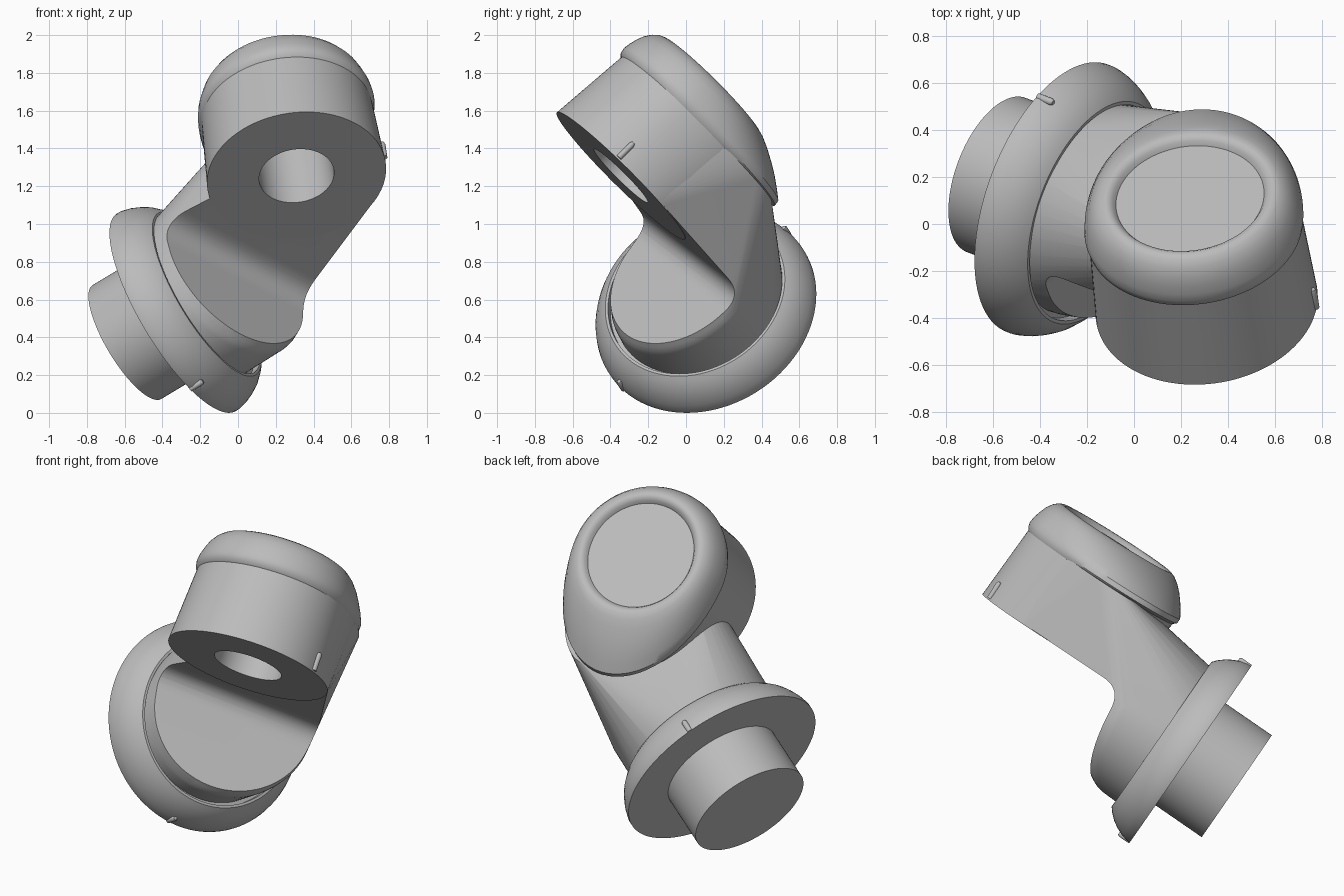
import bpy, bmesh
from math import sin, cos, pi, radians
from mathutils import Vector, Matrix

if "Cube" in bpy.data.objects:
    bpy.data.objects.remove(bpy.data.objects["Cube"])

N = 96
grey = bpy.data.materials.new("satin_grey")
grey.use_nodes = True
grey.diffuse_color = (0.5, 0.5, 0.5, 1)
grey.node_tree.nodes["Principled BSDF"].inputs["Base Color"].default_value = (0.5, 0.5, 0.5, 1)


def frame(origin, axis, down):
    """Local frame: x across, y along 'down', z along axis."""
    z = Vector(axis).normalized()
    y = Vector(down)
    y = (y - z * y.dot(z)).normalized()
    x = y.cross(z)
    m = Matrix((x, y, z)).transposed().to_4x4()
    m.translation = Vector(origin)
    return m


head = frame((0.31, -0.345, 1.255), (-0.11, 0.70, 0.705), (0, 0.7, -0.7))
base = frame((-0.327, 0.11, 0.532), (0.815, -0.31, 0.49), (0, 0, -1))
a = head.to_3x3().col[2]
n = Vector((0.666, -0.553, 0.583)).normalized()  # normal of the slanted base face
FACE = 0.40


def ring(m, h, side, up=None, down=None, shift=(0, 0), tilt=(0, 0)):
    """Round or egg-shaped section at height h of a frame, optionally slanted."""
    up, down = up or side, down or side
    pts = []
    for i in range(N):
        t = 2 * pi * i / N
        x = side * cos(t) + shift[0]
        y = (down if sin(t) > 0 else up) * sin(t) + shift[1]
        pts.append(m @ Vector((x, y, h + tilt[0] * x + tilt[1] * y)))
    return pts


def smooth(ob, angle):
    bpy.ops.object.select_all(action='DESELECT')
    ob.select_set(True)
    bpy.context.view_layer.objects.active = ob
    bpy.ops.object.shade_smooth_by_angle(angle=radians(angle))


def finish(name, bm):
    bmesh.ops.recalc_face_normals(bm, faces=bm.faces)
    mesh = bpy.data.meshes.new(name)
    bm.to_mesh(mesh)
    bm.free()
    mesh.materials.append(grey)
    ob = bpy.data.objects.new(name, mesh)
    bpy.context.collection.objects.link(ob)
    smooth(ob, 35)
    return ob


def loft(name, rings):
    bm = bmesh.new()
    rows = [[bm.verts.new(p) for p in r] for r in rings]
    for r, s in zip(rows, rows[1:]):
        for i in range(N):
            j = (i + 1) % N
            bm.faces.new((r[i], r[j], s[j], s[i]))
    bm.faces.new(rows[0])
    bm.faces.new(rows[-1])
    return finish(name, bm)


def cut(ob, cutter):
    mod = ob.modifiers.new("cut", 'BOOLEAN')
    mod.operation, mod.solver, mod.object = 'DIFFERENCE', 'EXACT', cutter
    bpy.context.view_layer.update()
    dg = bpy.context.evaluated_depsgraph_get()
    mesh = bpy.data.meshes.new_from_object(ob.evaluated_get(dg))
    ob.modifiers.clear()
    ob.data = mesh
    bpy.data.objects.remove(cutter)
    smooth(ob, 32)


# Head housing: round at the face, egg-shaped under the cap
housing = loft("head_housing", [ring(head, 0, 0.477), ring(head, 0.455, 0.455, 0.44, 0.66)])

# Arm: skin stretched from the head to the slanted, round-edged base
ln = base.to_3x3().transposed() @ n
tilt = (-ln.x / ln.z, -ln.y / ln.z)
bm = bmesh.new()
sections = [ring(head, -0.02, 0.3, shift=(0.14, 0.106)),
            ring(head, 0.455, 0.3, 0.3, 0.66, shift=(0.14, 0)),
            ring(base, 0.12, 0.465)]
for r, drop in ((0.46, 0.08), (0.455, 0.05), (0.445, 0.026), (0.43, 0.01), (0.41, 0.002), (0.39, 0)):
    sections.append(ring(base, FACE - drop, r, tilt=tilt))
for section in sections:
    for p in section:
        bm.verts.new(p)
hull = bmesh.ops.convex_hull(bm, input=bm.verts)
loose = [g for g in hull["geom_interior"] if isinstance(g, bmesh.types.BMVert)]
bmesh.ops.delete(bm, geom=loose, context='VERTS')
arm = finish("arm", bm)

# Wedge cutter with a filleted inner corner, between head face and base face
p0 = base @ Vector((0, 0, FACE - 0.002))
e = a.cross(n).normalized()
d1 = a.cross(e)
d1 = (d1 if d1.dot(n) > 0 else -d1).normalized()
d2 = n.cross(e)
d2 = (d2 if d2.dot(a) < 0 else -d2).normalized()
corner = head.translation + a * 0.003
corner -= d1 * ((corner - p0).dot(n) / d1.dot(n))
f = 0.13
arc = [corner + d1 * f * (1 - t) ** 2 + d2 * f * t ** 2 for t in [i / 12 for i in range(13)]]
outline = [corner + d1 * 3] + arc + [corner + d2 * 3, corner + (d1 + d2) * 3]
bm = bmesh.new()
lo = [bm.verts.new(p - e * 2) for p in outline]
hi = [bm.verts.new(p + e * 2) for p in outline]
for i in range(len(lo)):
    j = (i + 1) % len(lo)
    bm.faces.new((lo[i], lo[j], hi[j], hi[i]))
bm.faces.new(lo)
bm.faces.new(hi)
cut(arm, finish("wedge_cutter", bm))

# Round bore in the head face
for part in (housing, arm):
    cut(part, loft("bore_cutter", [ring(head, -0.2, 0.2), ring(head, 0.4, 0.2)]))

# Domed cap with a shallow dished lid
cap = [(0.448, 0.44, 0.455, 0.66), (0.465, 0.458, 0.465, 0.69), (0.495, 0.465, 0.47, 0.685),
       (0.53, 0.46, 0.465, 0.64), (0.57, 0.45, 0.452, 0.585), (0.61, 0.435, 0.437, 0.52),
       (0.645, 0.412, 0.414, 0.455), (0.668, 0.388, 0.388, 0.405), (0.678, 0.365, 0.365, 0.37),
       (0.676, 0.347, 0.347, 0.347), (0.664, 0.33, 0.33, 0.33), (0.645, 0.318, 0.318, 0.318)]
loft("end_cap", [ring(head, h, s, u, d) for h, u, s, d in cap])

# Flange with a groove around the arm, and the mounting stub behind it
flange = [(0, 0.345), (0, 0.61), (0.02, 0.61), (0.06, 0.60), (0.1, 0.583), (0.14, 0.56),
          (0.18, 0.525), (0.2, 0.5), (0.2, 0.485), (0.16, 0.485), (0.16, 0.44)]
loft("flange", [ring(base, h, r) for h, r in flange])
loft("mounting_stub", [ring(base, -0.32, 0.352), ring(base, 0.01, 0.352)])


# Small alignment tabs on the flange rim and beside the head face
def tab(name, m, spot, r, h, length):
    out = m.inverted() @ Vector(spot)
    out.z = 0
    out.normalize()
    tm = m @ Matrix.Translation(out * r + Vector((0, 0, h)))
    loft(name, [ring(tm, 0, 0.016), ring(tm, length * 0.85, 0.016), ring(tm, length, 0.01)])


tab("flange_tab_front", base, (-0.24, -0.33, 0.14), 0.602, 0.0, 0.08)
tab("flange_tab_back", base, (-0.36, 0.53, 0.98), 0.602, 0.0, 0.08)
tab("head_tab", head, (0.78, -0.32, 1.39), 0.475, 0.01, 0.11)
